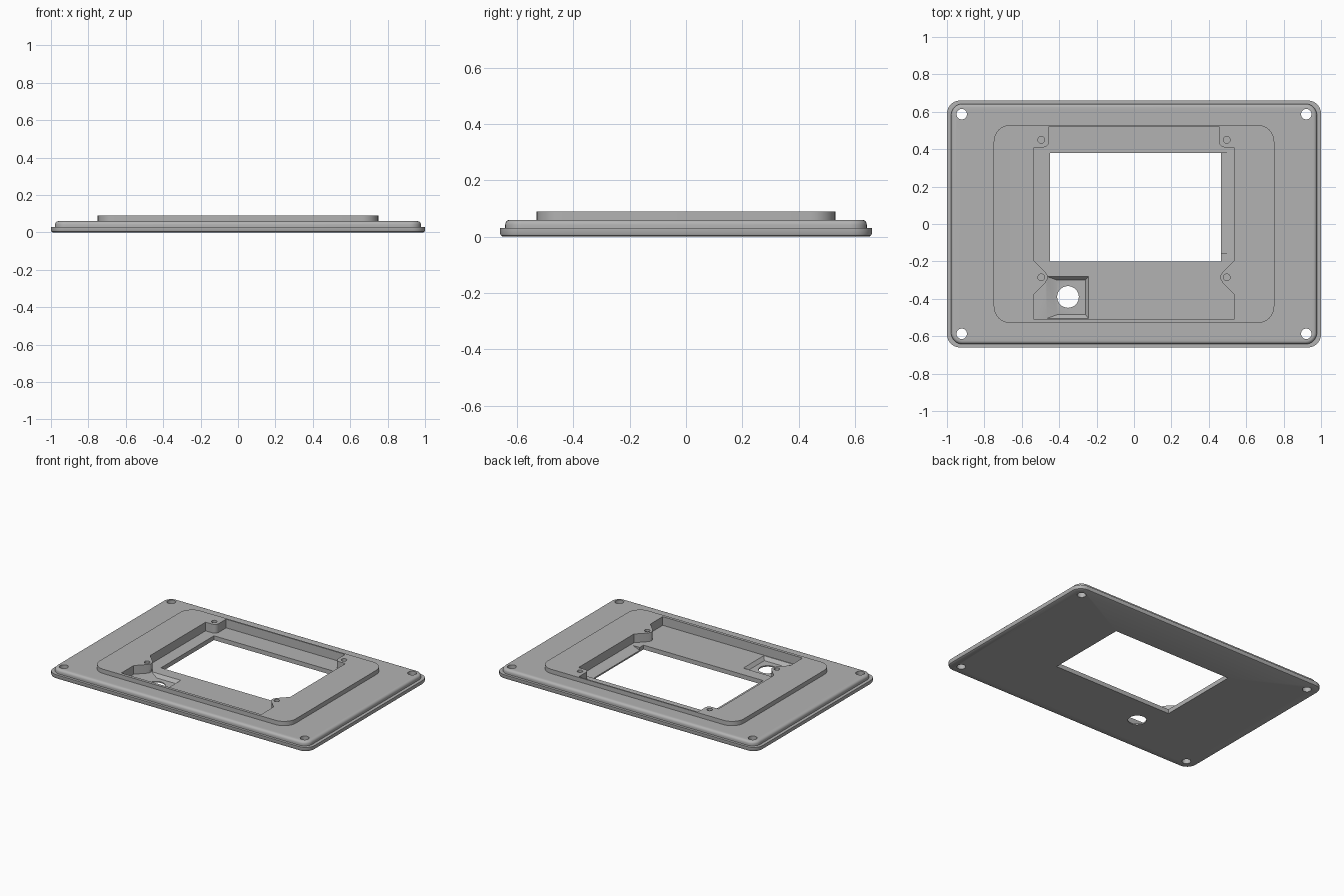
import bpy
import bmesh
from math import sin, cos, pi, radians

cube = bpy.data.objects.get("Cube")
if cube:
    bpy.data.objects.remove(cube)

grey = bpy.data.materials.new("grey plastic")
grey.use_nodes = True
COLOUR = (0.45, 0.45, 0.45, 1)
grey.diffuse_color = COLOUR
grey.node_tree.nodes["Principled BSDF"].inputs["Base Color"].default_value = COLOUR


def loft(name, rings):
    """Closed solid through (outline, z) rings with equal point counts."""
    bm = bmesh.new()
    loops = [[bm.verts.new((x, y, z)) for x, y in pts] for pts, z in rings]
    bm.faces.new(loops[0][::-1])
    bm.faces.new(loops[-1])
    n = len(loops[0])
    for a, b in zip(loops, loops[1:]):
        for i in range(n):
            j = (i + 1) % n
            bm.faces.new((a[i], a[j], b[j], b[i]))
    bmesh.ops.recalc_face_normals(bm, faces=bm.faces)
    mesh = bpy.data.meshes.new(name)
    bm.to_mesh(mesh)
    bm.free()
    mesh.materials.append(grey)
    ob = bpy.data.objects.new(name, mesh)
    bpy.context.collection.objects.link(ob)
    return ob


def rounded(hx, hy, r, steps=8):
    pts = []
    for k, (sx, sy) in enumerate(((1, 1), (-1, 1), (-1, -1), (1, -1))):
        for i in range(steps + 1):
            a = (k + i / steps) * pi / 2
            pts.append((sx * (hx - r) + r * cos(a), sy * (hy - r) + r * sin(a)))
    return pts


def rect(x0, x1, y0, y1):
    return [(x0, y0), (x1, y0), (x1, y1), (x0, y1)]


def circle(cx, cy, r, n=32):
    return [(cx + r * cos(2 * pi * i / n), cy + r * sin(2 * pi * i / n)) for i in range(n)]


def prism(name, pts, z0, z1):
    return loft(name, [(pts, z0), (pts, z1)])


def combine(target, other, operation):
    """Apply a boolean and discard the helper."""
    mod = target.modifiers.new("boolean", "BOOLEAN")
    mod.operation = operation
    mod.solver = "EXACT"
    mod.object = other
    bpy.context.view_layer.update()
    deps = bpy.context.evaluated_depsgraph_get()
    mesh = bpy.data.meshes.new_from_object(target.evaluated_get(deps))
    target.modifiers.clear()
    target.data = mesh
    bpy.data.objects.remove(other)


# Flange with a softened lower edge
panel = loft("display_bezel", [
    (rounded(0.99, 0.65, 0.06), 0), (rounded(0.997, 0.657, 0.067), 0.004),
    (rounded(1, 0.66, 0.07), 0.01), (rounded(1, 0.66, 0.07), 0.03)])

# Main step with a rounded upper edge
R = 0.018
rings = [(rounded(0.978, 0.642, 0.06), 0.015)]
for i in range(6):
    a = i / 5 * pi / 2
    d = R * (1 - cos(a))
    rings.append((rounded(0.978 - d, 0.642 - d, 0.06 - d), 0.06 - R + R * sin(a)))
combine(panel, loft("main_step", rings), "UNION")

# Raised frame
combine(panel, prism("raised_frame", rounded(0.75, 0.53, 0.09), 0.045, 0.09), "UNION")

# Pocket outline, leaving four screw bosses standing
FLOOR = 0.03


def lower_boss(s):
    x = 0.535 * s
    return [(x, -0.375), (0.475 * s, -0.315), (0.462 * s, -0.295),
            (0.462 * s, -0.275), (0.475 * s, -0.255), (x, -0.195)]


def upper_boss(s):
    arc = [(s * (0.485 - 0.03 * sin(a)), 0.44 - 0.03 * cos(a))
           for a in (i / 6 * pi / 2 for i in range(7))]
    return [(0.535 * s, 0.41)] + arc + [(0.455 * s, 0.52)]


right = [(0.535, -0.51)] + lower_boss(1) + upper_boss(1)
left = [(-0.535, -0.51)] + lower_boss(-1) + upper_boss(-1)
combine(panel, prism("pocket_cutter", right + left[::-1], FLOOR, 0.2), "DIFFERENCE")

# Display window and the sloped relief along its side
combine(panel, prism("window_cutter", rect(-0.45, 0.465, -0.2, 0.38), -0.1, 0.2), "DIFFERENCE")
relief = loft("relief_cutter", [
    (rect(0.4, 0.465, -0.158, 0.38), 0.01), (rect(0.4, 0.517, -0.158, 0.38), FLOOR),
    (rect(0.4, 0.517, -0.158, 0.38), 0.05)])
combine(panel, relief, "DIFFERENCE")

# Button recess with sloped walls, and its hole
recess = loft("recess_cutter", [
    (rect(-0.412, -0.26, -0.485, -0.3), 0.008), (rect(-0.466, -0.242, -0.505, -0.28), FLOOR),
    (rect(-0.466, -0.242, -0.505, -0.28), 0.05)])
combine(panel, recess, "DIFFERENCE")
combine(panel, prism("button_cutter", circle(-0.353, -0.39, 0.058), -0.1, 0.2), "DIFFERENCE")

# Corner mounting holes and blind boss holes
for s in (-1, 1):
    for y in (-0.587, 0.587):
        combine(panel, prism("mount_cutter", circle(0.921 * s, y, 0.028), -0.1, 0.2), "DIFFERENCE")
    for y in (-0.285, 0.45):
        combine(panel, prism("screw_cutter", circle(0.496 * s, y, 0.018, 20), 0.03, 0.2), "DIFFERENCE")

# Smooth rounded edges, keep corners crisp
bpy.ops.object.select_all(action="DESELECT")
panel.select_set(True)
bpy.context.view_layer.objects.active = panel
bpy.ops.object.shade_smooth_by_angle(angle=radians(30))
